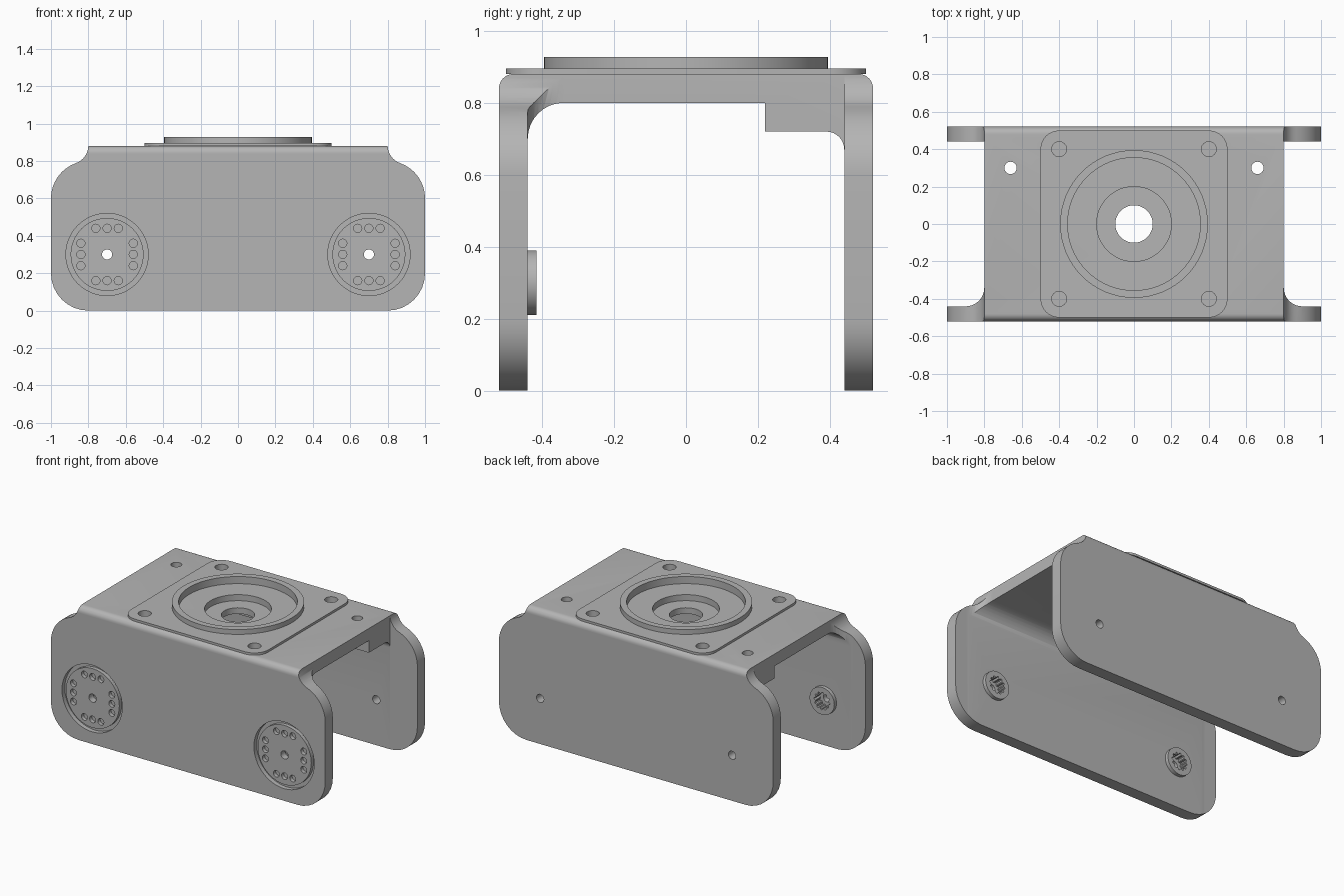
import bpy, bmesh
from math import cos, sin, radians, pi

old = bpy.data.objects.get("Cube")
if old:
    bpy.data.objects.remove(old, do_unlink=True)

metal = bpy.data.materials.new("grey metal")
metal.use_nodes = True
GREY = (0.46, 0.46, 0.46, 1)
metal.diffuse_color = GREY
metal.node_tree.nodes["Principled BSDF"].inputs["Base Color"].default_value = GREY


def arc(cx, cy, r, start, end, steps=8):
    return [(cx + r * cos(radians(start + (end - start) * i / steps)),
             cy + r * sin(radians(start + (end - start) * i / steps)))
            for i in range(steps + 1)]


def circle(cx, cy, r, sides=48):
    return arc(cx, cy, r, 0, 360, sides)[:-1]


def mirror_x(points):
    return points + [(-x, y) for x, y in reversed(points)]


def prism(name, points, axis, low, high):
    """Extrude a closed profile along one world axis."""
    place = {"X": lambda a, b, t: (t, a, b),
             "Y": lambda a, b, t: (a, t, b),
             "Z": lambda a, b, t: (a, b, t)}[axis]
    bm = bmesh.new()
    bottom = [bm.verts.new(place(a, b, low)) for a, b in points]
    top = [bm.verts.new(place(a, b, high)) for a, b in points]
    bm.faces.new(bottom)
    bm.faces.new(top)
    n = len(points)
    for i in range(n):
        j = (i + 1) % n
        bm.faces.new((bottom[i], bottom[j], top[j], top[i]))
    bmesh.ops.recalc_face_normals(bm, faces=bm.faces)
    mesh = bpy.data.meshes.new(name)
    bm.to_mesh(mesh)
    bm.free()
    mesh.materials.append(metal)
    obj = bpy.data.objects.new(name, mesh)
    bpy.context.collection.objects.link(obj)
    return obj


def activate(obj):
    bpy.ops.object.select_all(action="DESELECT")
    obj.select_set(True)
    bpy.context.view_layer.objects.active = obj


def combine(target, points, axis, low, high, operation="DIFFERENCE"):
    """Cut or intersect a part with a prism, then drop the helper."""
    tool = prism("cutter", points, axis, low, high)
    tool.hide_render = True
    activate(target)
    mod = target.modifiers.new("shape", "BOOLEAN")
    mod.operation = operation
    mod.solver = "EXACT"
    mod.object = tool
    bpy.ops.object.modifier_apply(modifier=mod.name)
    bpy.data.objects.remove(tool, do_unlink=True)


def finish(obj):
    activate(obj)
    bpy.ops.object.shade_smooth_by_angle(angle=radians(30))


# Bracket: side section, front outline and plan intersected
side = ([(-0.52, -0.1)] + arc(-0.48, 0.84, 0.04, 180, 90)
        + arc(0.48, 0.84, 0.04, 90, 0) + [(0.52, -0.1), (0.44, -0.1)]
        + arc(0.39, 0.67, 0.05, 0, 90) + [(0.22, 0.72), (0.22, 0.8)]
        + arc(-0.34, 0.7, 0.1, 90, 180) + [(-0.44, -0.1)])
outline = mirror_x(arc(0.8, 0.2, 0.2, -90, 0) + arc(0.8, 0.6, 0.2, 0, 70.5)
                   + arc(0.9, 0.883, 0.1, 250.5, 180)[1:] + [(0.8, 1)])
plan = mirror_x([(1.1, -0.6), (1.1, -0.4405)]
                + arc(0.9005, -0.3405, 0.1, 270, 180)
                + [(0.8005, 0.4405), (1.1, 0.4405), (1.1, 0.6)])
bracket = prism("bracket", side, "X", -1.2, 1.2)
combine(bracket, outline, "Y", -0.7, 0.7, "INTERSECT")
combine(bracket, plan, "Z", -0.3, 1.2, "INTERSECT")

# Stepped bore and screw holes through the top
combine(bracket, circle(0, 0, 0.2), "Z", 0.84, 1)
combine(bracket, circle(0, 0, 0.1), "Z", 0.7, 1)
corners = [(x, y) for x in (-0.4, 0.4) for y in (-0.4, 0.4)]
for x, y in corners:
    combine(bracket, circle(x, y, 0.04, 24), "Z", 0.85, 1)
for x in (-0.66, 0.66):
    combine(bracket, circle(x, 0.3, 0.033, 24), "Z", 0.6, 1)

# Raised square pad with rounded corners
pad_shape = mirror_x(arc(0.4, -0.4, 0.1, -90, 0) + arc(0.4, 0.4, 0.1, 0, 90))
pad = prism("top_pad", pad_shape, "Z", 0.88, 0.895)
combine(pad, circle(0, 0, 0.37), "Z", 0.8, 1)
for x, y in corners:
    combine(pad, circle(x, y, 0.04, 24), "Z", 0.8, 1)
finish(pad)

# Bearing collar
collar = prism("bearing_collar", circle(0, 0, 0.395, 64), "Z", 0.88, 0.927)
combine(collar, circle(0, 0, 0.355, 64), "Z", 0.8, 1)
finish(collar)

# Servo horns: front disc in a recess, splined hub behind it
PZ = 0.3
for px, label in ((0.7, "left"), (-0.7, "right")):
    spline = []
    for i in range(48):
        r = 0.058 if i % 4 < 2 else 0.048
        spline.append((px + r * cos(2 * pi * i / 48), PZ + r * sin(2 * pi * i / 48)))

    combine(bracket, circle(px, PZ, 0.22), "Y", -0.6, -0.49)
    combine(bracket, spline, "Y", -0.47, -0.4)
    combine(bracket, circle(px, PZ, 0.027, 24), "Y", -0.6, 0.6)

    disc = prism(label + "_horn_disc", circle(px, PZ, 0.195), "Y", -0.515, -0.49)
    combine(disc, circle(px, PZ, 0.027, 24), "Y", -0.6, -0.4)
    for k in (-0.06, 0, 0.06):
        for s in (-0.14, 0.14):
            for dx, dz in ((k, s), (s, k)):
                combine(disc, circle(px + dx, PZ + dz, 0.022, 20), "Y", -0.6, -0.4)
    finish(disc)

    hub = prism(label + "_spline_hub", circle(px, PZ, 0.09), "Y", -0.44, -0.416)
    combine(hub, spline, "Y", -0.5, -0.4)
    finish(hub)

finish(bracket)
